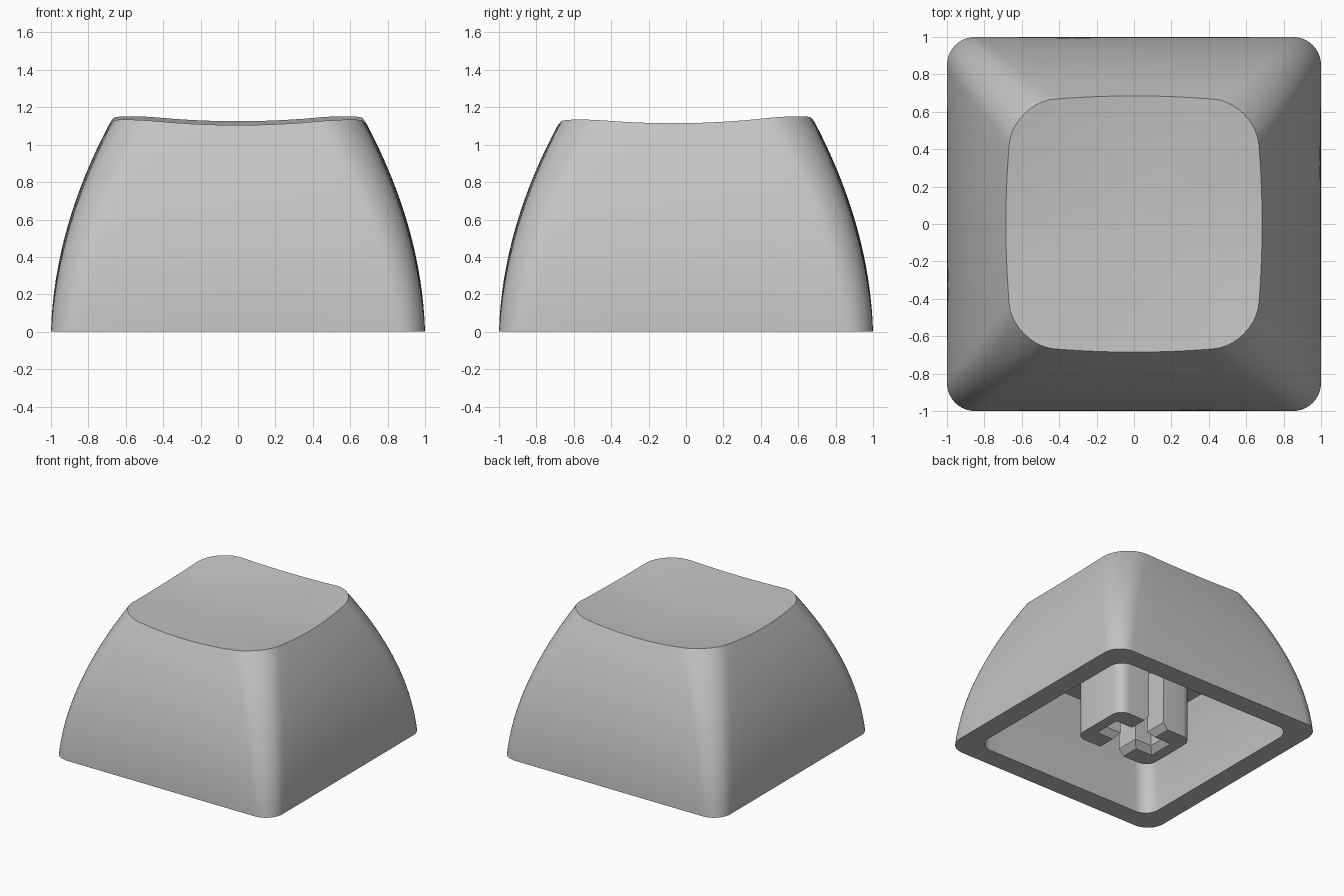
import bpy, bmesh, math
from mathutils import Vector

if "Cube" in bpy.data.objects:
    bpy.data.objects.remove(bpy.data.objects["Cube"], do_unlink=True)

grey = bpy.data.materials.new("plastic_grey")
grey.use_nodes = True
colour = (0.55, 0.55, 0.55, 1)
grey.diffuse_color = colour
grey.node_tree.nodes["Principled BSDF"].inputs["Base Color"].default_value = colour


def rounded_ring(hx, hy, r, bulge=0.0, corner=10, side=10):
    """Rounded rectangle outline whose sides swell outwards by bulge."""
    ix, iy = hx - bulge - r, hy - bulge - r
    pts = []
    for k, (sx, sy) in enumerate([(1, 1), (-1, 1), (-1, -1), (1, -1)]):
        for i in range(corner + 1):
            a = math.pi / 2 * (k + i / corner)
            pts.append(Vector((sx * ix + r * math.cos(a), sy * iy + r * math.sin(a))))
        end = pts[-1]
        nx, ny = [(-1, 1), (-1, -1), (1, -1), (1, 1)][k]
        start = Vector((nx * ix, ny * iy)) + r * Vector((math.cos(a), math.sin(a)))
        pts += [end.lerp(start, i / side) for i in range(1, side)]
    if bulge:
        ex, ey = hx - bulge, hy - bulge
        pts = [Vector((p.x * (1 + bulge / ex * (1 - (p.y / ey) ** 2)),
                       p.y * (1 + bulge / ey * (1 - (p.x / ex) ** 2)))) for p in pts]
    return pts


def loft(bm, rings):
    """Skin the rings in order and close both ends."""
    loops = [[bm.verts.new(p) for p in ring] for ring in rings]
    n = len(loops[0])
    for a, b in zip(loops, loops[1:]):
        for i in range(n):
            j = (i + 1) % n
            bm.faces.new((a[i], a[j], b[j], b[i]))
    bm.faces.new(loops[0][::-1])
    bm.faces.new(loops[-1])


def finish(name, bm):
    bmesh.ops.recalc_face_normals(bm, faces=bm.faces)
    mesh = bpy.data.meshes.new(name)
    bm.to_mesh(mesh)
    bm.free()
    mesh.materials.append(grey)
    ob = bpy.data.objects.new(name, mesh)
    bpy.context.collection.objects.link(ob)
    return ob


def smooth(ob, degrees):
    bpy.ops.object.select_all(action='DESELECT')
    ob.select_set(True)
    bpy.context.view_layer.objects.active = ob
    bpy.ops.object.shade_smooth_by_angle(angle=math.radians(degrees))


def skirt(f):
    """Half width of the cap at a fraction f of its height."""
    return 1 - 0.034 * f - 0.281 * f * f


def edge_height(p):
    """Height of the top edge, lowest at the middle of each side."""
    return 1.056 + 0.126 * p.length_squared + 0.015 * p.y


def at(points, z):
    return [p.to_3d() + Vector((0, 0, z)) for p in points]


# Cap: cavity, bottom rim, curved skirt and dished top in one shell
CEILING, DISH, STEPS = 0.69, 1.085, 16
rings = []
for i in range(9):
    z = CEILING * (1 - i / 8)
    w = skirt(z / 1.12) - 0.165 + 0.03 * z
    rings.append(at(rounded_ring(w, w, 0.12), z))
rim = rounded_ring(skirt(1), skirt(1), 0.22, 0.04)
for i in range(STEPS + 1):
    f = i / STEPS
    outline = rounded_ring(skirt(f), skirt(f), 0.15 + 0.07 * f, 0.04 * f)
    rings.append([Vector((p.x, p.y, f * edge_height(edge))) for p, edge in zip(outline, rim)])
for s in (0.85, 0.7, 0.55, 0.4, 0.25, 0.1, 0.02):
    rings.append([Vector((p.x * s, p.y * s, DISH + (edge_height(p) - DISH) * s * s))
                  for p in rim])
bm = bmesh.new()
loft(bm, rings)
cap = finish("keycap_shell", bm)
smooth(cap, 35)

# Stem: rounded post hanging from the ceiling
bm = bmesh.new()
post = rounded_ring(0.355, 0.26, 0.09, corner=6, side=2)
loft(bm, [at(post, 0), at(post, CEILING + 0.02)])
stem = finish("stem", bm)

# Cross-shaped socket: one slot runs right through, both flare at the mouth
for name, hx, hy in (("through_slot", 0.072, 0.32), ("closed_slot", 0.225, 0.07)):
    bm = bmesh.new()
    def box(grow, z):
        x, y = hx + grow, hy + grow
        return [Vector(c + (z,)) for c in ((x, y), (-x, y), (-x, -y), (x, -y))]
    loft(bm, [box(0.05, -0.01), box(0, 0.05), box(0, 0.55)])
    cutter = finish(name, bm)
    cutter.hide_render = True
    mod = stem.modifiers.new(name, 'BOOLEAN')
    mod.operation, mod.solver, mod.object = 'DIFFERENCE', 'EXACT', cutter
    bpy.context.view_layer.objects.active = stem
    bpy.ops.object.modifier_apply(modifier=name)
    bpy.data.objects.remove(cutter, do_unlink=True)
smooth(stem, 30)
